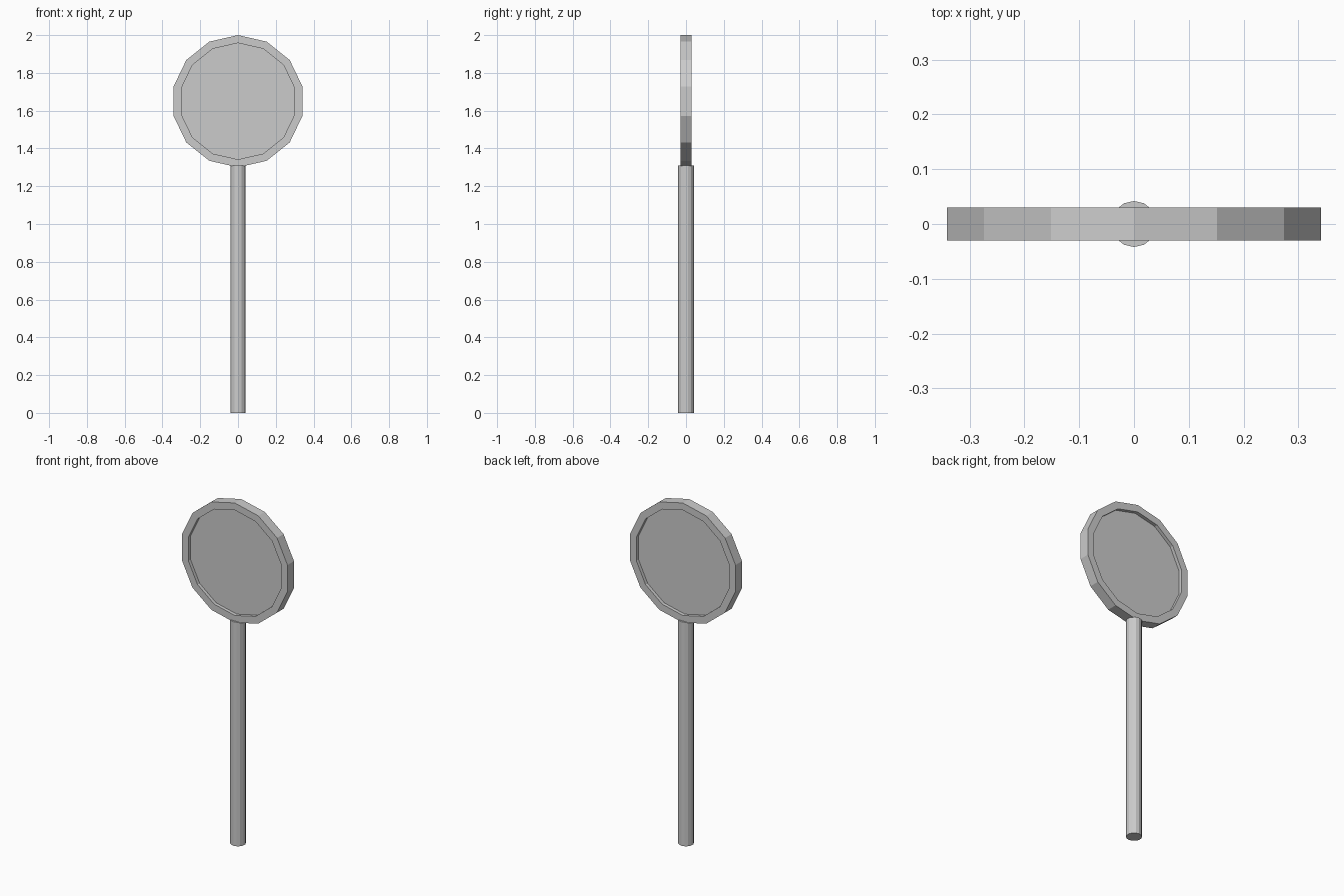
import bpy
import bmesh
from math import sin, cos, pi

if "Cube" in bpy.data.objects:
    bpy.data.objects.remove(bpy.data.objects["Cube"])

SIDES = 14


def lathe(name, profile, closed, axis, centre_z):
    """Spin a (radius, offset) profile around 'z' or 'y' with flat faces."""
    bm = bmesh.new()
    rings = []
    for r, h in profile:
        ring = []
        for i in range(SIDES):
            a = 2 * pi * i / SIDES
            u, v = r * sin(a), r * cos(a)
            co = (u, v, h + centre_z) if axis == 'z' else (u, h, v + centre_z)
            ring.append(bm.verts.new(co))
        rings.append(ring)
    pairs = list(zip(rings, rings[1:]))
    if closed:
        pairs.append((rings[-1], rings[0]))
    else:
        bm.faces.new(rings[0])
        bm.faces.new(rings[-1])
    for a, b in pairs:
        for i in range(SIDES):
            j = (i + 1) % SIDES
            bm.faces.new((a[i], a[j], b[j], b[i]))
    bmesh.ops.recalc_face_normals(bm, faces=bm.faces[:])
    mesh = bpy.data.meshes.new(name)
    bm.to_mesh(mesh)
    bm.free()
    obj = bpy.data.objects.new(name, mesh)
    bpy.context.collection.objects.link(obj)
    return obj


# Upright post
lathe("post", [(0.042, 0), (0.042, 1.31)], False, 'z', 0)

# Round sign: raised rim with a plate recessed on both sides
lathe("sign_disc", [(0.308, -0.01), (0.308, -0.03), (0.35, -0.03),
                    (0.35, 0.03), (0.308, 0.03), (0.308, 0.01)],
      False, 'y', 1.65)
